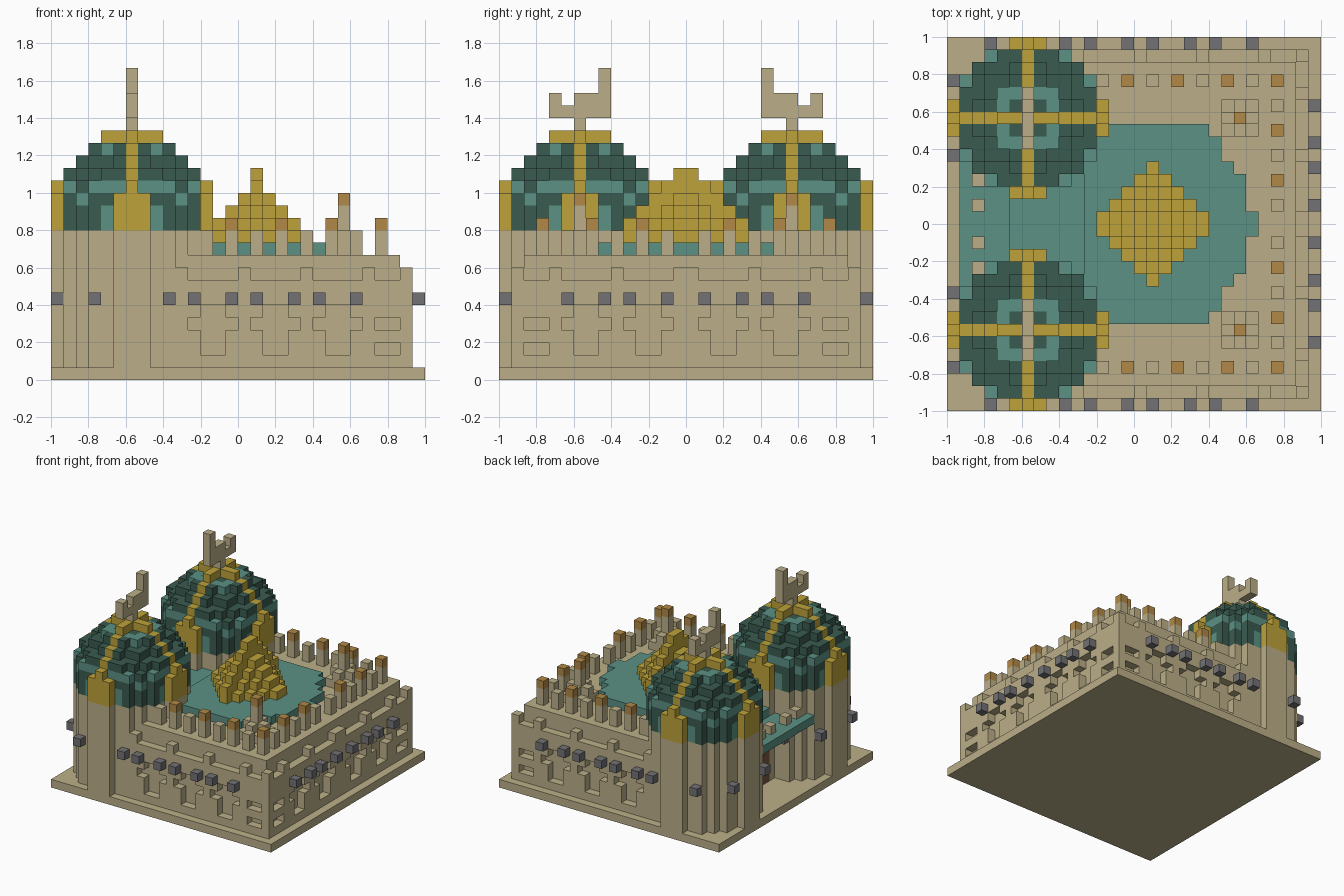
import bpy, bmesh

cube = bpy.data.objects.get("Cube")
if cube:
    bpy.data.objects.remove(cube)

N = 30                 # blocks along the base
S = 2.0 / N            # block size
COLOURS = {
    "sandstone": (0.50, 0.43, 0.25), "teal": (0.105, 0.285, 0.235),
    "dark_green": (0.042, 0.105, 0.078), "gold": (0.51, 0.365, 0.042),
    "iron_grey": (0.17, 0.17, 0.18), "copper": (0.44, 0.25, 0.063),
    "dark_wood": (0.20, 0.10, 0.05),
}
ORDER = list(COLOURS)
mats = []
for name, rgb in COLOURS.items():
    m = bpy.data.materials.new(name)
    m.use_nodes = True
    m.diffuse_color = (*rgb, 1)
    bsdf = m.node_tree.nodes["Principled BSDF"]
    bsdf.inputs["Base Color"].default_value = (*rgb, 1)
    bsdf.inputs["Roughness"].default_value = 0.9
    mats.append(m)

grid = {}              # block position -> (part, colour)


def put(part, colour, i, j, k, mirror=True):
    """Place one block and its twin across the y = 0 plane."""
    grid[i, j, k] = (part, colour)
    if mirror:
        grid[i, N - 1 - j, k] = (part, colour)


def box(part, colour, xs, ys, zs):
    """Fill inclusive block ranges, mirrored front to back."""
    for i in range(xs[0], xs[1] + 1):
        for j in range(ys[0], ys[1] + 1):
            for k in range(zs[0], zs[1] + 1):
                put(part, colour, i, j, k)


def carve(xs, ys, zs):
    for i in xs:
        for j in ys:
            for k in zs:
                grid.pop((i, j, k), None)
                grid.pop((i, N - 1 - j, k), None)


# Plinth, outer wall and inner block with roof
box("plinth", "sandstone", (0, 29), (0, 29), (0, 0))
box("outer_wall", "sandstone", (10, 28), (1, 28), (1, 7))
box("inner_block", "sandstone", (5, 27), (2, 27), (1, 9))

# Cross-shaped niches in the walls: front and back, then the right side
LOW, WIDE = (2, 3, 5), (4,)
for c in (12, 17, 22):
    carve((c, c + 1), (1,), LOW)
    carve(range(c - 1, c + 3), (1,), WIDE)
carve((26, 27), (1,), (2, 4))
for c in (6, 11):
    carve((28,), (c, c + 1), LOW)
    carve((28,), range(c - 1, c + 3), WIDE)
carve((28,), (2, 3), (2, 4))

# Cornice blocks
for i in (10, 15, 20, 25, 28):
    put("cornice", "sandstone", i, 1, 8)
for j in (4, 9, 14):
    put("cornice", "sandstone", 28, j, 8)

# Courtyard floor, lower passage and gate canopy
HALF = {8: 1, 7: 4, 6: 5, 5: 7}
for i in range(11, 25):
    h = HALF.get(abs(i - 16), 8)
    box("courtyard", "teal", (i, i), (15 - h, 14), (10, 10))
box("passage_floor", "teal", (5, 10), (6, 14), (9, 9))
box("gate_canopy", "teal", (1, 4), (10, 14), (8, 8))
for j in (11, 13):
    put("canopy_merlons", "sandstone", 2, j, 9)
box("gate_door", "dark_wood", (5, 5), (13, 14), (1, 6))

# Roof merlons, every second one copper-capped
spots = [(i, 3) for i in range(12, 27, 2)] + [(26, j) for j in range(5, 14, 2)]
for i, j in spots:
    box("merlons", "sandstone", (i, i), (j, j), (10, 11))
    capped = i % 4 == 2 if j == 3 else j % 4 == 3
    if capped:
        put("merlon_caps", "copper", i, j, 12)

# Small roof turrets
box("turrets", "sandstone", (22, 24), (5, 7), (10, 10))
for dx, dy in ((1, 0), (-1, 0), (0, 1), (0, -1)):
    put("turrets", "sandstone", 23 + dx, 6 + dy, 11)
box("turrets", "sandstone", (23, 23), (6, 6), (11, 13))
put("turret_caps", "copper", 23, 6, 14)

# Stepped golden pyramid
for dx in range(-4, 5):
    for dy in range(5 - abs(dx)):
        top = 15 - abs(dx) - dy + (dx == 0)
        box("pyramid", "gold", (16 + dx, 16 + dx), (14 - dy, 14 - dy), (10, top))


# Towers with ribbed domes
def dome_top(dx, dy):
    r2 = dx * dx + dy * dy
    a, b = sorted((abs(dx), abs(dy)))
    if b == 6:
        return 15 if a == 0 else 14
    if a == 0 and b <= 2:
        return 19
    for limit, top in ((11, 18), (19, 17), (29, 16)):
        if r2 <= limit:
            return top
    return 15


def dome_colour(dx, dy, k):
    a, b = sorted((abs(dx), abs(dy)))
    if a == 0 or b == 6:
        return "gold"
    if k < 14:
        return "teal" if a == 2 else "dark_green"
    return "teal" if (a * b + k) % 5 in (0, 2) else "dark_green"


for dx in range(-6, 7):
    for dy in range(-6, 7):
        if dx * dx + dy * dy <= 37:
            i, j = 6 + dx, 6 + dy
            box("tower_shafts", "sandstone", (i, i), (j, j), (0, 11))
            for k in range(12, dome_top(dx, dy) + 1):
                put("domes", dome_colour(dx, dy, k), i, j, k)

# Crescent finials with a taller inner prong
put("finials", "sandstone", 6, 6, 20)
box("finials", "sandstone", (6, 6), (4, 8), (21, 21))
put("finials", "sandstone", 6, 4, 22)
box("finials", "sandstone", (6, 6), (6, 8), (22, 22))
box("finials", "sandstone", (6, 6), (8, 8), (23, 24))

# Wall lanterns
for i in (3, 9, 11, 14, 16, 19, 21, 24):
    put("lanterns", "iron_grey", i, 0, 6)
for j in (5, 8, 10, 13):
    put("lanterns", "iron_grey", 29, j, 6)
for i, j in ((0, 3), (0, 9), (3, 12)):
    put("lanterns", "iron_grey", i, j, 6)

# Turn each part into a mesh of its exposed block faces
AXES = [(a, s) for a in range(3) for s in (0, 1)]
for part in dict.fromkeys(p for p, c in grid.values()):
    bm = bmesh.new()
    verts = {}

    def corner(p):
        if p not in verts:
            verts[p] = bm.verts.new((p[0] * S - 1, p[1] * S - 1, p[2] * S))
        return verts[p]

    for cell, (owner, colour) in grid.items():
        if owner != part:
            continue
        for a, s in AXES:
            near = list(cell)
            near[a] += 2 * s - 1
            if tuple(near) in grid:
                continue
            u, v = (a + 1) % 3, (a + 2) % 3
            loop = []
            for du, dv in ((0, 0), (1, 0), (1, 1), (0, 1)):
                p = list(cell)
                p[a] += s
                p[u] += du
                p[v] += dv
                loop.append(corner(tuple(p)))
            face = bm.faces.new(loop if s else loop[::-1])
            face.material_index = ORDER.index(colour)
    mesh = bpy.data.meshes.new(part)
    for m in mats:
        mesh.materials.append(m)
    bm.to_mesh(mesh)
    bm.free()
    bpy.context.collection.objects.link(bpy.data.objects.new(part, mesh))
